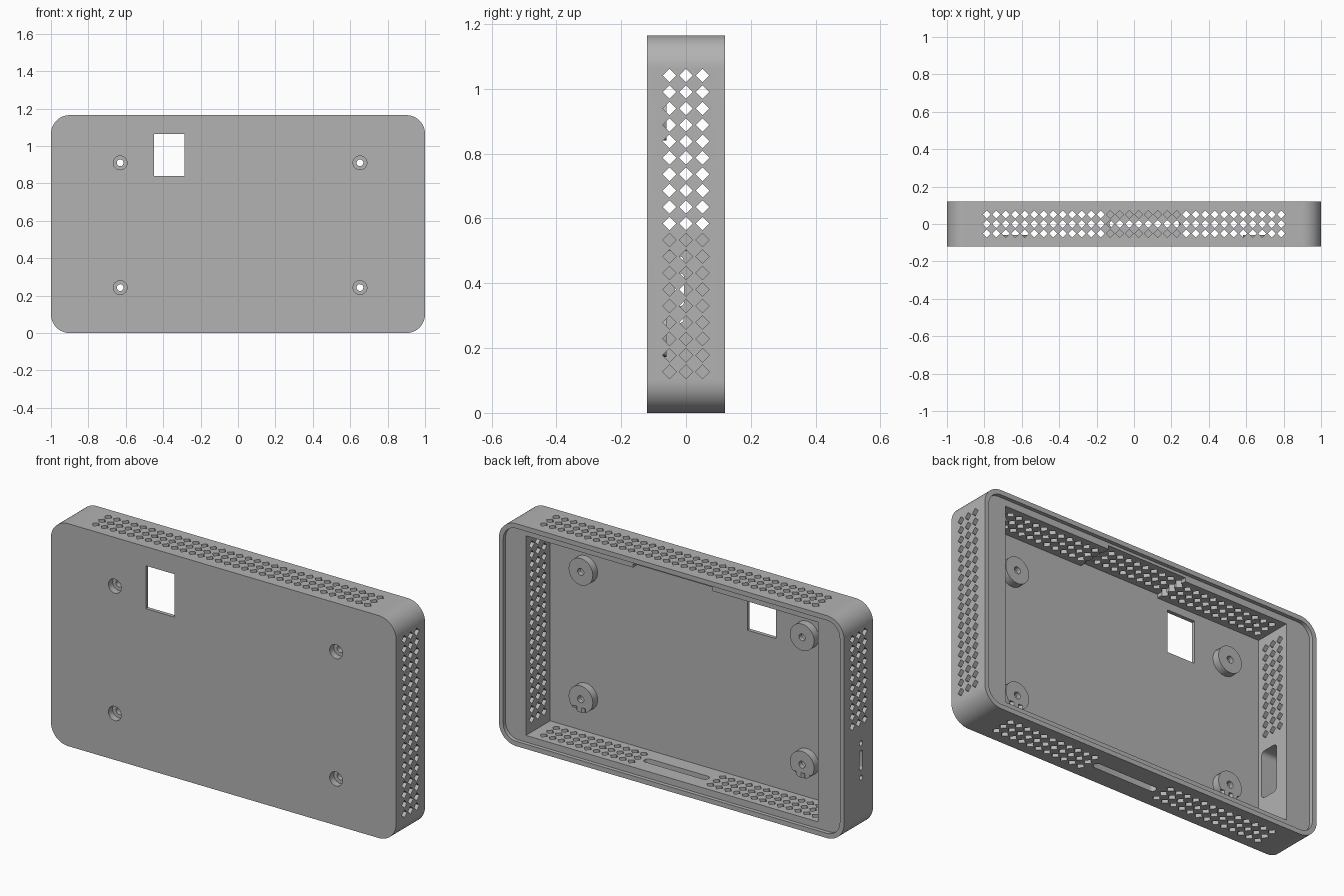
import bpy
import bmesh
from math import sin, cos, pi, radians
from mathutils import Vector

cube = bpy.data.objects.get("Cube")
if cube:
    bpy.data.objects.remove(cube, do_unlink=True)

# Main dimensions
HEIGHT, HALF_DEPTH = 1.165, 0.12
MID = HEIGHT / 2
FLOOR, LEDGE = -0.1, 0.1
CAV_X0, CAV_X1, WALL = -0.835, 0.857, 0.06
PITCH = 0.0508

grey = bpy.data.materials.new("matte_grey")
grey.use_nodes = True
colour = (0.45, 0.45, 0.45, 1)
grey.diffuse_color = colour
grey.node_tree.nodes["Principled BSDF"].inputs["Base Color"].default_value = colour


# Outlines as lists of 2D points
def rounded(cu, cv, hu, hv, r, steps=12):
    pts = []
    for i, (su, sv) in enumerate([(1, 1), (-1, 1), (-1, -1), (1, -1)]):
        for k in range(steps + 1):
            a = (i + k / steps) * pi / 2
            pts.append((cu + su * (hu - r) + r * cos(a), cv + sv * (hv - r) + r * sin(a)))
    return pts


def ngon(cu, cv, r, n=32):
    return [(cu + r * cos(2 * pi * i / n), cv + r * sin(2 * pi * i / n)) for i in range(n)]


def rect(u0, u1, v0, v1):
    return [(u0, v0), (u1, v0), (u1, v1), (u0, v1)]


# Extrude outlines along an axis; outline coordinates are the other two axes in order
def prisms(name, outlines, axis, lo, hi):
    place = {"x": lambda u, v, w: Vector((w, u, v)),
             "y": lambda u, v, w: Vector((u, w, v)),
             "z": lambda u, v, w: Vector((u, v, w))}[axis]
    bm = bmesh.new()
    for pts in outlines:
        a = [bm.verts.new(place(u, v, lo)) for u, v in pts]
        b = [bm.verts.new(place(u, v, hi)) for u, v in pts]
        bm.faces.new(a)
        bm.faces.new(b)
        for i in range(len(pts)):
            j = (i + 1) % len(pts)
            bm.faces.new((a[i], a[j], b[j], b[i]))
    bmesh.ops.recalc_face_normals(bm, faces=bm.faces)
    mesh = bpy.data.meshes.new(name)
    bm.to_mesh(mesh)
    bm.free()
    mesh.materials.append(grey)
    obj = bpy.data.objects.new(name, mesh)
    bpy.context.collection.objects.link(obj)
    return obj


def combine(tool, operation="DIFFERENCE"):
    mod = case.modifiers.new(tool.name, "BOOLEAN")
    mod.operation = operation
    mod.solver = "EXACT"
    mod.object = tool
    bpy.context.view_layer.objects.active = case
    bpy.ops.object.modifier_apply(modifier=mod.name)
    bpy.data.objects.remove(tool, do_unlink=True)


# Case shell: rounded block, rear panel recess, square cavity
case = prisms("case_shell", [rounded(0, MID, 1, MID, 0.1)], "y", -HALF_DEPTH, HALF_DEPTH)
combine(prisms("panel_recess", [rounded(0, MID, 0.975, MID - 0.025, 0.075)], "y", LEDGE, 0.2))
combine(prisms("cavity", [rect(CAV_X0, CAV_X1, WALL, HEIGHT - WALL)], "y", FLOOR, 0.2))

# Shallow relief in the top wall and connector pocket in the right wall
combine(prisms("top_relief", [rect(-0.225, 0.237, 1, HEIGHT - 0.04)], "y", FLOOR, 0.15))
combine(prisms("connector_pocket", [rounded(-0.025, 0.375, 0.055, 0.125, 0.025, 6)],
               "x", -0.96, -0.8))

# Screw bosses with counterbored holes
screws = [(x, z) for x in (-0.63, 0.652) for z in (0.243, 0.91)]
combine(prisms("bosses", [ngon(x, z, 0.07) for x, z in screws], "y", -0.11, -0.06), "UNION")
combine(prisms("counterbores", [ngon(x, z, 0.037) for x, z in screws], "y", -0.2, -0.085))
combine(prisms("screw_holes", [ngon(x, z, 0.018) for x, z in screws], "y", -0.2, 0))

# Front window, bottom slot and connector openings
combine(prisms("window", [rect(-0.45, -0.285, 0.84, 1.065)], "y", -0.2, -0.05))
combine(prisms("bottom_slot", [rounded(0.055, 0, 0.185, 0.02, 0.018, 6)], "z", -0.1, 0.1))
combine(prisms("connector_openings",
               [rounded(-0.02, 0.38, 0.014, 0.05, 0.012, 6),
                ngon(-0.02, 0.47, 0.013, 16), ngon(-0.02, 0.29, 0.013, 16)],
               "x", -1.1, -0.9))


# Diamond vent grids
def diamonds(us, vs):
    return [ngon(u, v, 0.021, 4) for u in us for v in vs]


rows = [-0.051, 0, 0.051]
columns = [(i - 15.5) * PITCH for i in range(32)]
levels = [0.127 + i * PITCH for i in range(19)]
combine(prisms("top_vents", diamonds(columns, rows), "z", 1.0, 1.3))
combine(prisms("bottom_vents", diamonds(columns[:13] + columns[21:], rows), "z", -0.1, 0.2))
combine(prisms("left_vents", diamonds(rows, levels), "x", 0.75, 1.1))
combine(prisms("right_vents", diamonds(rows, levels[9:]), "x", -1.1, -0.75))

# Smooth the rounded corners, keep edges sharp
bpy.ops.object.select_all(action="DESELECT")
case.select_set(True)
bpy.context.view_layer.objects.active = case
bpy.ops.object.shade_smooth_by_angle(angle=radians(30))
